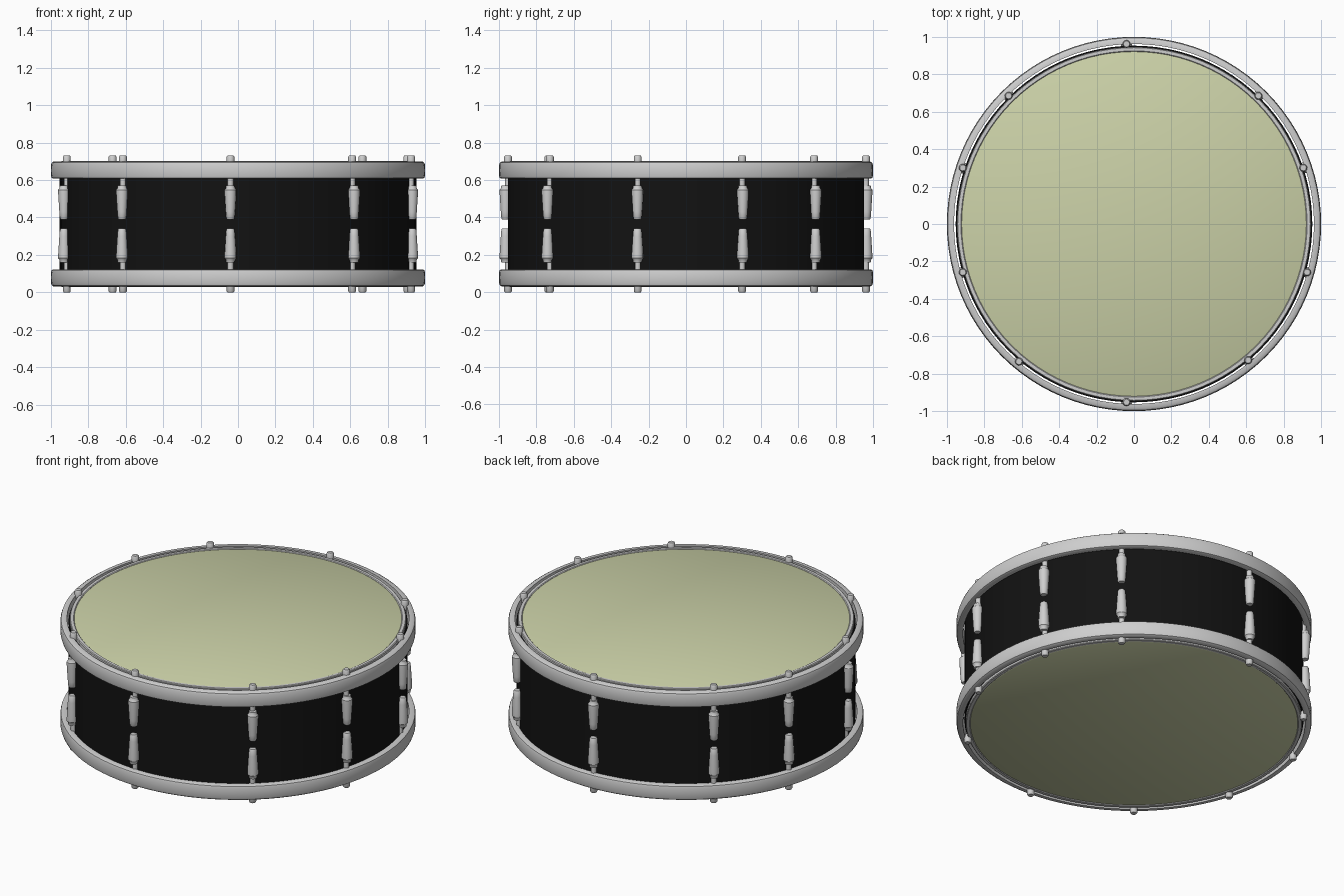
import bpy, bmesh, math

if "Cube" in bpy.data.objects:
    bpy.data.objects.remove(bpy.data.objects["Cube"])


def material(name, rgb):
    m = bpy.data.materials.new(name)
    m.diffuse_color = (*rgb, 1)
    m.use_nodes = True
    m.node_tree.nodes["Principled BSDF"].inputs["Base Color"].default_value = m.diffuse_color
    return m


CHROME = material("light_metal", (0.62, 0.62, 0.62))
BLACK = material("black_shell", (0.006, 0.006, 0.006))
SKIN = material("pale_green_skin", (0.60, 0.64, 0.39))
MID = 0.365  # height of the mirror plane between the two drum heads


def lathe(name, profile, mat, sides=96, closed=False, at=(0, 0), flip=False):
    """Revolve an (r, z) profile round a vertical axis; flip mirrors it about MID."""
    bm = bmesh.new()
    rings = []
    for r, z in profile:
        if flip:
            z = 2 * MID - z
        if r == 0:
            rings.append([bm.verts.new((at[0], at[1], z))] * sides)
        else:
            rings.append([bm.verts.new((at[0] + r * math.cos(2 * math.pi * i / sides),
                                        at[1] + r * math.sin(2 * math.pi * i / sides), z))
                          for i in range(sides)])
    pairs = list(zip(rings, rings[1:]))
    if closed:
        pairs.append((rings[-1], rings[0]))
    for a, b in pairs:
        for i in range(sides):
            j = (i + 1) % sides
            bm.faces.new(list(dict.fromkeys((a[i], a[j], b[j], b[i]))))
    bmesh.ops.recalc_face_normals(bm, faces=bm.faces)
    me = bpy.data.meshes.new(name)
    bm.to_mesh(me)
    bm.free()
    me.materials.append(mat)
    ob = bpy.data.objects.new(name, me)
    bpy.context.collection.objects.link(ob)
    bpy.ops.object.select_all(action='DESELECT')
    ob.select_set(True)
    bpy.context.view_layer.objects.active = ob
    bpy.ops.object.shade_smooth_by_angle(angle=math.radians(35))
    return ob


# Drum shell
lathe("shell", [(0, 0.05), (0.953, 0.05), (0.953, 0.68), (0, 0.68)], BLACK)

# Profiles for the upper half
hoop = [(0.962, 0.608), (0.988, 0.608), (0.996, 0.612), (0.999, 0.622), (1.0, 0.65),
        (0.999, 0.682), (0.995, 0.693), (0.984, 0.70), (0.962, 0.70)]
inner_ring = [(0.921, 0.675), (0.946, 0.675), (0.946, 0.698), (0.942, 0.702),
              (0.925, 0.702), (0.921, 0.698)]
head = [(0, 0.675), (0.921, 0.675), (0.921, 0.697), (0.915, 0.70), (0, 0.70)]
lug = [(0, 0.39), (0.018, 0.39), (0.022, 0.396), (0.025, 0.43), (0.031, 0.525),
       (0.031, 0.548), (0.024, 0.557), (0.022, 0.572), (0, 0.572)]
rod = [(0, 0.55), (0.016, 0.55), (0.016, 0.69), (0.021, 0.69), (0.021, 0.724),
       (0.016, 0.731), (0, 0.731)]

# Positions of the tension rods round the rim
spots = [(-0.04, 0.962), (0.665, 0.685), (0.905, 0.30), (0.925, -0.258), (0.61, -0.728),
         (-0.04, -0.952), (-0.615, -0.735), (-0.915, -0.258), (-0.915, 0.30), (-0.67, 0.685)]

# Build top, then mirror everything to the bottom
for side, flip in (("top", False), ("bottom", True)):
    lathe(side + "_hoop", hoop, CHROME, closed=True, flip=flip)
    lathe(side + "_inner_ring", inner_ring, CHROME, closed=True, flip=flip)
    lathe(side + "_head", head, SKIN, flip=flip)
    for n, (x, y) in enumerate(spots):
        k = 0.966 / math.hypot(x, y)  # lugs sit slightly outside the shell
        lathe(f"{side}_lug_{n}", lug, CHROME, 16, at=(x * k, y * k), flip=flip)
        lathe(f"{side}_rod_{n}", rod, CHROME, 12, at=(x, y), flip=flip)
